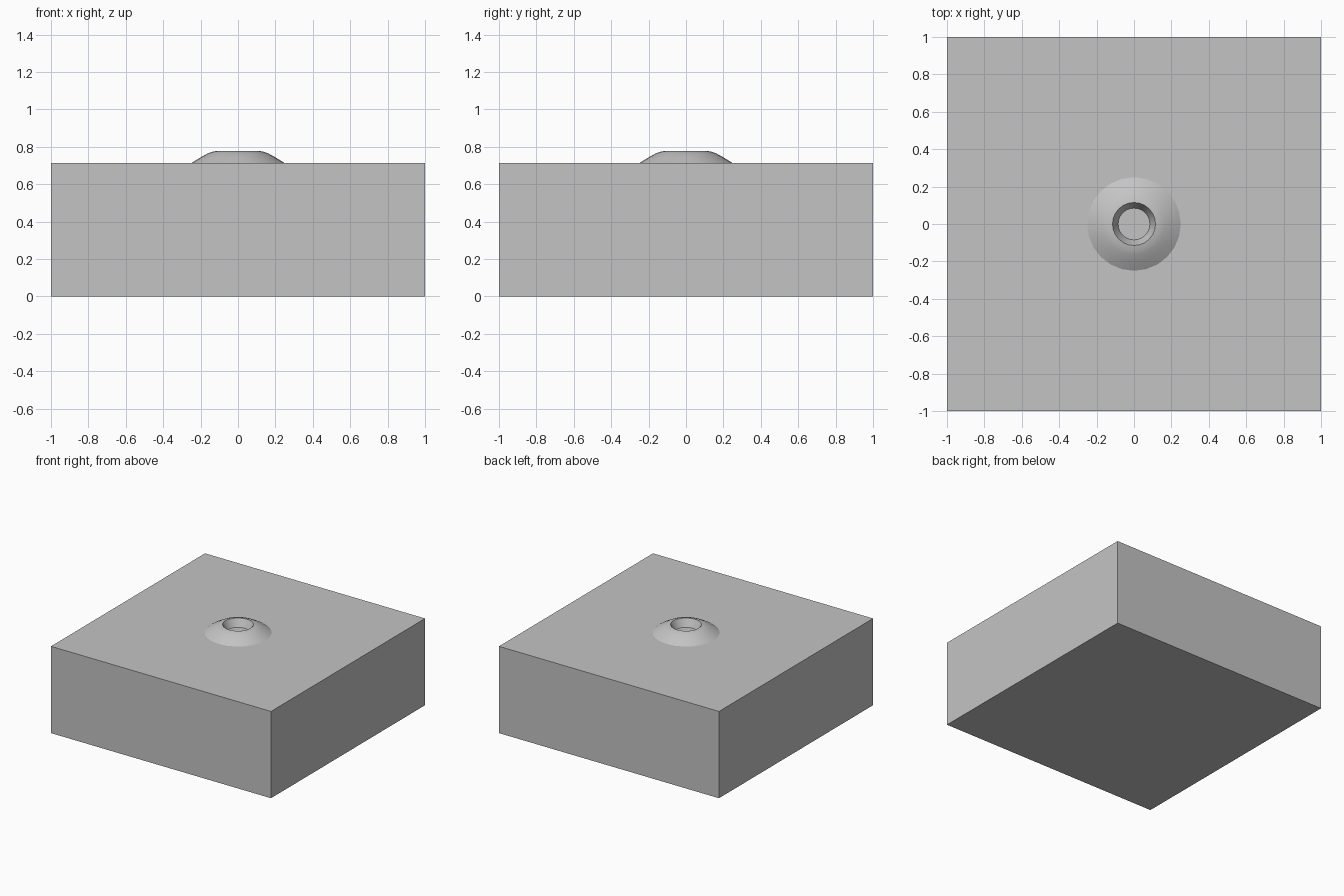
import bpy, bmesh, math

default = bpy.data.objects.get("Cube")
if default:
    bpy.data.objects.remove(default, do_unlink=True)

BLOCK_TOP = 0.713
SIDES = 24

# One plain grey for everything
grey = bpy.data.materials.new("plain grey")
grey.use_nodes = True
colour = (0.55, 0.55, 0.55, 1)
grey.diffuse_color = colour
grey.node_tree.nodes["Principled BSDF"].inputs["Base Color"].default_value = colour


def add_object(name, bm):
    bmesh.ops.recalc_face_normals(bm, faces=bm.faces)
    mesh = bpy.data.meshes.new(name)
    bm.to_mesh(mesh)
    bm.free()
    mesh.materials.append(grey)
    obj = bpy.data.objects.new(name, mesh)
    bpy.context.collection.objects.link(obj)
    return obj


# Square base block
bm = bmesh.new()
bmesh.ops.create_cube(bm, size=1)
for v in bm.verts:
    v.co.x *= 2
    v.co.y *= 2
    v.co.z = (v.co.z + 0.5) * BLOCK_TOP
add_object("base_block", bm)

# Low rounded mound with a tapered round recess, turned from a profile
profile = [(0.25, BLOCK_TOP), (0.205, 0.741), (0.165, 0.763),
           (0.14, 0.773), (0.115, 0.778), (0.085, BLOCK_TOP + 0.002)]
bm = bmesh.new()
rings = []
for radius, z in profile:
    angles = [2 * math.pi * i / SIDES for i in range(SIDES)]
    rings.append([bm.verts.new((radius * math.cos(a), radius * math.sin(a), z))
                  for a in angles])
for lower, upper in zip(rings, rings[1:]):
    for i in range(SIDES):
        j = (i + 1) % SIDES
        bm.faces.new((lower[i], lower[j], upper[j], upper[i]))
bm.faces.new(rings[-1])             # recess floor
bm.faces.new(rings[0][::-1])        # hidden underside
mound = add_object("mound", bm)

# Smooth the curved skin, keep the rim and floor edges crisp
bpy.ops.object.select_all(action='DESELECT')
mound.select_set(True)
bpy.context.view_layer.objects.active = mound
bpy.ops.object.shade_smooth_by_angle(angle=math.radians(35))
